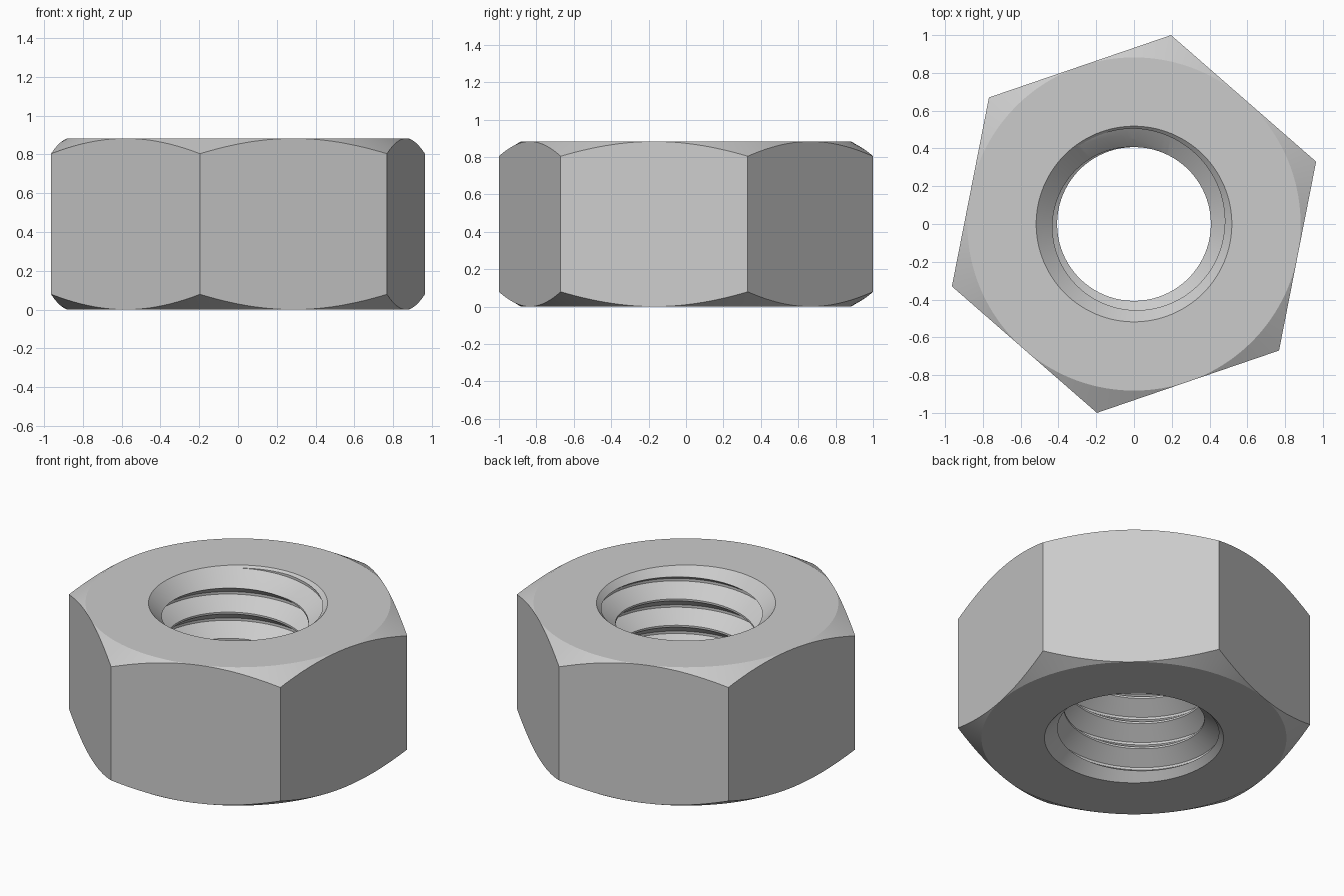
import bpy
import bmesh
from math import pi, cos, sin, radians

HEIGHT = 0.883
CORNER = 1.019                         # hexagon corner radius
FLAT = CORNER * cos(pi / 6) - 0.0005   # radius of the flat end faces
MINOR, MAJOR, PITCH = 0.407, 0.505, 0.168
RIM = 0.518                            # countersink radius at the end faces

cube = bpy.data.objects.get("Cube")
if cube:
    bpy.data.objects.remove(cube, do_unlink=True)


def finish(bm, name):
    bmesh.ops.recalc_face_normals(bm, faces=bm.faces[:])
    mesh = bpy.data.meshes.new(name)
    bm.to_mesh(mesh)
    bm.free()
    obj = bpy.data.objects.new(name, mesh)
    bpy.context.collection.objects.link(obj)
    return obj


def lathe(name, profile, sides, phase=0.0):
    """Closed solid from (radius, z) points turned about the z axis."""
    bm = bmesh.new()
    rings = []
    for r, z in profile:
        angles = [phase + 2 * pi * i / sides for i in range(sides)]
        rings.append([bm.verts.new((r * cos(a), r * sin(a), z)) for a in angles])
    for low, high in zip(rings, rings[1:]):
        for i in range(sides):
            j = (i + 1) % sides
            bm.faces.new((low[i], low[j], high[j], high[i]))
    bm.faces.new(rings[0][::-1])
    bm.faces.new(rings[-1])
    return finish(bm, name)


def thread_tap(name, start, turns, sides):
    """Right-handed threaded rod, closed with a fan at each end."""
    tooth = [(MINOR, -0.078), (MAJOR, -0.008), (MAJOR, 0.008), (MINOR, 0.078)]
    bm = bmesh.new()
    cols = []
    for i in range(sides):
        a = 2 * pi * i / sides
        cols.append([bm.verts.new((r * cos(a), r * sin(a),
                                   start + PITCH * (t + i / sides) + dz))
                     for t in range(turns) for r, dz in tooth])
    # the last column joins the first one a full pitch higher
    cols.append(cols[0][len(tooth):])
    for left, right in zip(cols, cols[1:]):
        for m in range(min(len(left), len(right)) - 1):
            bm.faces.new((left[m], right[m], right[m + 1], left[m + 1]))
    rim = [e for e in bm.edges if e.is_boundary]
    tips = [bm.verts.new((0, 0, z)) for z in (-0.4, 1.4)]
    for e in rim:
        tip = tips[e.verts[0].co.z > HEIGHT / 2]
        bm.faces.new((e.verts[0], e.verts[1], tip))
    return finish(bm, name)


def boolean(target, cutter, operation):
    mod = target.modifiers.new(cutter.name, 'BOOLEAN')
    mod.operation = operation
    mod.solver = 'EXACT'
    mod.object = cutter
    cutter.hide_render = True
    bpy.context.view_layer.objects.active = target
    bpy.ops.object.modifier_apply(modifier=mod.name)
    bpy.data.objects.remove(cutter, do_unlink=True)


# Hexagonal body
nut = lathe("hex_nut", [(CORNER, -0.1), (CORNER, HEIGHT + 0.1)], 6, radians(18.9))

# Conical 30 degree chamfers on the outer corners
reach = 0.25
drop = reach * 0.577
barrel = lathe("corner_chamfer",
               [(FLAT, 0), (FLAT + reach, drop),
                (FLAT + reach, HEIGHT - drop), (FLAT, HEIGHT)], 192)
boolean(nut, barrel, 'INTERSECT')

# Threaded bore
tap = thread_tap("thread_cutter", 0.82 - 6 * PITCH, 8, 96)
boolean(nut, tap, 'DIFFERENCE')

# 45 degree countersinks at both ends
deep, out = 0.16, 0.1
top_sink = lathe("top_countersink",
                 [(RIM - deep, HEIGHT - deep), (RIM + out, HEIGHT + out)], 128)
boolean(nut, top_sink, 'DIFFERENCE')
bottom_sink = lathe("bottom_countersink",
                    [(RIM + out, -out), (RIM - deep, deep)], 128)
boolean(nut, bottom_sink, 'DIFFERENCE')

# Single steel colour
steel = bpy.data.materials.new("light_grey_steel")
steel.use_nodes = True
colour = (0.6, 0.6, 0.6, 1)
steel.diffuse_color = colour
steel.node_tree.nodes["Principled BSDF"].inputs["Base Color"].default_value = colour
nut.data.materials.clear()
nut.data.materials.append(steel)

# Smooth round surfaces, crisp edges
bpy.ops.object.select_all(action='DESELECT')
nut.select_set(True)
bpy.context.view_layer.objects.active = nut
bpy.ops.object.shade_smooth_by_angle(angle=radians(20))
